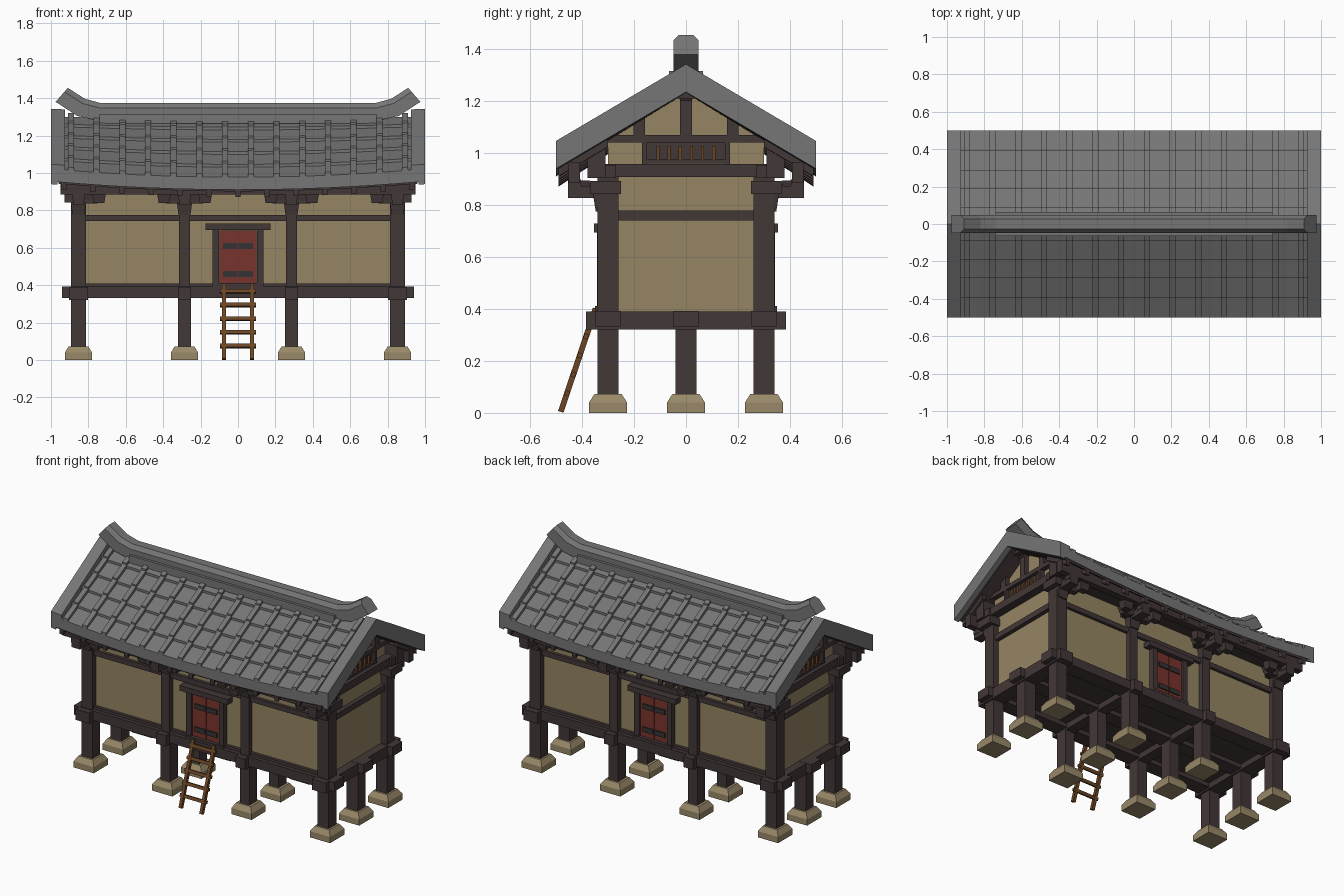
import bpy, bmesh, math
from mathutils import Vector, Matrix

cube = bpy.data.objects.get("Cube")
if cube:
    bpy.data.objects.remove(cube)


def material(name, rgb):
    m = bpy.data.materials.new(name)
    m.use_nodes = True
    m.diffuse_color = (*rgb, 1)
    m.node_tree.nodes["Principled BSDF"].inputs["Base Color"].default_value = (*rgb, 1)
    return m


WOOD = material("dark timber", (0.055, 0.038, 0.038))
PLASTER = material("tan plaster", (0.30, 0.235, 0.125))
STONE = material("tan stone", (0.32, 0.25, 0.14))
TILE = material("grey tile", (0.18, 0.18, 0.18))
RED = material("red door", (0.19, 0.033, 0.025))
IRON = material("dark iron", (0.035, 0.033, 0.033))
BROWN = material("brown wood", (0.147, 0.06, 0.018))
SIGNS = (-1, 1)


class Part:
    """Collects primitives in one bmesh, then becomes an object."""

    def __init__(self, name, mat):
        self.name, self.mat, self.bm = name, mat, bmesh.new()

    def box(self, c, s, taper=1.0, rot=0.0):
        # taper scales the bottom face, rot turns about x
        vs = bmesh.ops.create_cube(self.bm, size=1)["verts"]
        turn = Matrix.Rotation(rot, 3, "X")
        for v in vs:
            k = taper if v.co.z < 0 else 1
            p = Vector((v.co.x * s[0] * k, v.co.y * s[1] * k, v.co.z * s[2]))
            v.co = turn @ p + Vector(c)

    def loft(self, rings):
        rows = [[self.bm.verts.new(p) for p in r] for r in rings]
        n = len(rows[0])
        for a, b in zip(rows, rows[1:]):
            for i in range(n):
                j = (i + 1) % n
                self.bm.faces.new((a[i], a[j], b[j], b[i]))
        self.bm.faces.new(rows[0][::-1])
        self.bm.faces.new(rows[-1])

    def done(self):
        bmesh.ops.recalc_face_normals(self.bm, faces=self.bm.faces)
        me = bpy.data.meshes.new(self.name)
        self.bm.to_mesh(me)
        self.bm.free()
        me.materials.append(self.mat)
        ob = bpy.data.objects.new(self.name, me)
        bpy.context.collection.objects.link(ob)
        return ob


COLS = (-0.853, -0.286, 0.286, 0.853)
ROWS = (-0.3, 0, 0.3)

# Footing stones and stilts
stones, legs = Part("footing_stones", STONE), Part("stilts", WOOD)
for x in COLS:
    for y in ROWS:
        stones.loft([[(x + sx * w, y + sy * w, z) for sx, sy in ((-1, -1), (1, -1), (1, 1), (-1, 1))]
                     for w, z in ((0.073, 0), (0.073, 0.04), (0.052, 0.073))])
        legs.box((x, y, 0.2), (0.08 if abs(x) > 0.5 else 0.07, 0.08, 0.3))
stones.done()
legs.done()

# Floor frame with crossing beams
frame = Part("floor_beams", WOOD)
for y in ROWS:
    frame.box((0, y, 0.362), (1.88, 0.1, 0.06))
for x in COLS:
    frame.box((x, 0, 0.356), (0.1 if abs(x) > 0.5 else 0.07, 0.77, 0.07))
frame.box((0, 0, 0.375), (1.7, 0.6, 0.03))
frame.done()

# Wall posts, rails and top beams
posts = Part("wall_posts", WOOD)
rails = Part("wall_rails", WOOD)
for y in (-0.3, 0.3):
    for x in COLS:
        posts.box((x, y, 0.65), (0.08 if abs(x) > 0.5 else 0.06, 0.08, 0.54))
    rails.box((0, y, 0.759), (1.7, 0.05, 0.034))
    rails.box((0, y, 0.93), (1.84, 0.06, 0.05))
    rails.box((0, y, 0.4), (1.7, 0.05, 0.02))
for s in SIGNS:
    rails.box((s * 0.853, 0, 0.759), (0.05, 0.6, 0.038))
    rails.box((s * 0.86, 0, 0.933), (0.09, 0.62, 0.05))
    rails.box((s * 0.853, 0, 1.055), (0.06, 0.62, 0.028))
posts.done()
rails.done()

# Plaster walls and pointed gables
walls = Part("plaster_walls", PLASTER)
for s in SIGNS:
    walls.box((0, s * 0.29, 0.66), (1.7, 0.03, 0.54))
    walls.loft([[(s * x, -0.3, 0.38), (s * x, 0.3, 0.38), (s * x, 0.3, 1.06), (s * x, 0, 1.24),
                 (s * x, -0.3, 1.06)] for x in (0.82, 0.85)])
walls.done()

# Gable struts, vents and ridge blocks
struts, vents, bars = Part("gable_struts", WOOD), Part("gable_vents", WOOD), Part("vent_bars", BROWN)
for s in SIGNS:
    x = s * 0.853
    struts.box((x, 0, 1.15), (0.06, 0.045, 0.18))
    struts.box((x, 0, 1.23), (0.12, 0.075, 0.06), taper=0.6)
    for t in SIGNS:
        struts.box((x, t * 0.18, 1.11), (0.06, 0.045, 0.1))
        vents.box((x + s * 0.01, t * 0.16, 1.0), (0.04, 0.02, 0.09))
    vents.box((x, 0, 1.0), (0.02, 0.33, 0.08))
    vents.box((x + s * 0.01, 0, 0.968), (0.04, 0.33, 0.015))
    for i in range(6):
        bars.box((x + s * 0.018, -0.108 + i * 0.043, 1.0), (0.014, 0.012, 0.056))
for p in (struts, vents, bars):
    p.done()

# Bracket sets and purlins under the eaves
brackets, purlins = Part("eave_brackets", WOOD), Part("purlins", WOOD)
for s in SIGNS:
    for x in COLS:
        y = s * 0.31
        brackets.box((x, y, 0.815), (0.085, 0.1, 0.08), taper=0.75)
        brackets.box((x, y, 0.868), (0.15, 0.12, 0.05))
        brackets.box((x, s * 0.36, 0.85), (0.06, 0.19, 0.045))
        brackets.box((x, s * 0.43, 0.878), (0.065, 0.05, 0.04))
        for t in SIGNS:
            if abs(x + t * 0.1) < 0.9:
                brackets.box((x + t * 0.07, s * 0.35, 0.862), (0.09, 0.05, 0.05), taper=0.7)
                brackets.box((x + t * 0.11, s * 0.4, 0.866), (0.075, 0.06, 0.055), taper=0.75)
    purlins.box((0, s * 0.345, 0.965), (1.86, 0.07, 0.12))
    purlins.box((0, s * 0.43, 0.925), (1.9, 0.045, 0.08))
purlins.box((0, 0, 1.235), (1.86, 0.06, 0.05))
brackets.done()
purlins.done()

# Doors on both long sides
frames, doors, straps = Part("door_frames", WOOD), Part("doors", RED), Part("door_straps", IRON)
for s in SIGNS:
    frames.box((0, s * 0.32, 0.712), (0.35, 0.07, 0.034))
    frames.box((0, s * 0.32, 0.402), (0.27, 0.06, 0.018))
    for t in SIGNS:
        frames.box((t * 0.118, s * 0.315, 0.55), (0.034, 0.055, 0.3))
        doors.box((t * 0.05, s * 0.312, 0.55), (0.098, 0.03, 0.285))
        for z in (0.46, 0.61):
            straps.box((t * 0.042, s * 0.33, z), (0.076, 0.009, 0.032))
for p in (frames, doors, straps):
    p.done()

# Leaning ladder at the front
ladder = Part("ladder", BROWN)
lean = -math.atan2(0.135, 0.4)
for s in SIGNS:
    ladder.box((s * 0.075, -0.415, 0.203), (0.02, 0.022, 0.42), rot=lean)
for i in range(5):
    z = 0.075 + i * 0.073
    ladder.box((0, -0.482 + z * 0.33, z), (0.19, 0.018, 0.02), rot=lean)
ladder.done()


def roof_z(x, y):
    # straight pitch, sagging gently towards the middle of the length
    return 1.31 - 0.59 * abs(y) - 0.045 * (1 - x * x) * (0.3 + 1.4 * abs(y))


def strip(part, x0, x1, s, ys, up, down, steps):
    # slab between two widths that follows the roof surface
    rings = []
    for i in range(steps + 1):
        x = x0 + (x1 - x0) * i / steps
        top = [(x, s * y, roof_z(x, y) + u) for y, u in zip(ys, up)]
        under = [(x, s * y, roof_z(x, y) + down) for y in reversed(ys)]
        rings.append(top + under)
    part.loft(rings)


# Roof: overlapping tile rows, rib tiles, verges, under boards
rows, ribs, verges = Part("roof_tile_rows", TILE), Part("roof_ribs", TILE), Part("roof_verges", TILE)
boards, rafters = Part("roof_under_boards", WOOD), Part("rafters", WOOD)
edges = (0, 0.09, 0.19, 0.29, 0.395, 0.5)
pitch = math.atan(0.62)
for s in SIGNS:
    for a, b in zip(edges, edges[1:]):
        strip(rows, -0.99, 0.99, s, (a, b), (-0.008, 0.007), -0.06, 12)
    for i in range(14):
        x = (i - 6.5) * 0.1375
        for a, b in zip(edges, edges[1:]):
            strip(ribs, x - 0.016, x + 0.016, s, (a, b), (0.014, 0.024), -0.02, 1)
    for t in SIGNS:
        strip(verges, t * 0.925, t, s, (0, 0.5), (0.032, 0.032), -0.02, 1)
        strip(verges, t * 0.965, t, s, (0, 0.5), (0.0, 0.0), -0.075, 1)
    strip(boards, -0.96, 0.96, s, (0, 0.49), (-0.05, -0.05), -0.075, 12)
    for i in range(13):
        x = (i - 6) * 0.155
        strip(rafters, x - 0.014, x + 0.014, s, (0.3, 0.49), (-0.07, -0.07), -0.105, 1)
for p in (rows, ribs, verges, boards, rafters):
    p.done()

# Ridge: low base and chamfered cap with upturned ends
base, cap = Part("ridge_base", TILE), Part("ridge_cap", TILE)
base.box((0, 0, 1.29), (1.48, 0.13, 0.05))
stations = ((0.74, 1.375, 0.75, 1.28), (0.82, 1.397, 0.86, 1.305), (0.91, 1.455, 0.975, 1.38))
path = [(-a, b, -c, d) for a, b, c, d in reversed(stations)] + list(stations)
rings = []
for tx, tz, bx, bz in path:
    top, low = Vector((tx, 0, tz)), Vector((bx, 0, bz))
    rings.append([low.lerp(top, f) + Vector((0, w, 0)) for w, f in
                  ((-0.048, 0), (0.048, 0), (0.048, 0.72), (0.028, 1), (-0.028, 1), (-0.048, 0.72))])
cap.loft(rings)
cap.done()
base.done()
